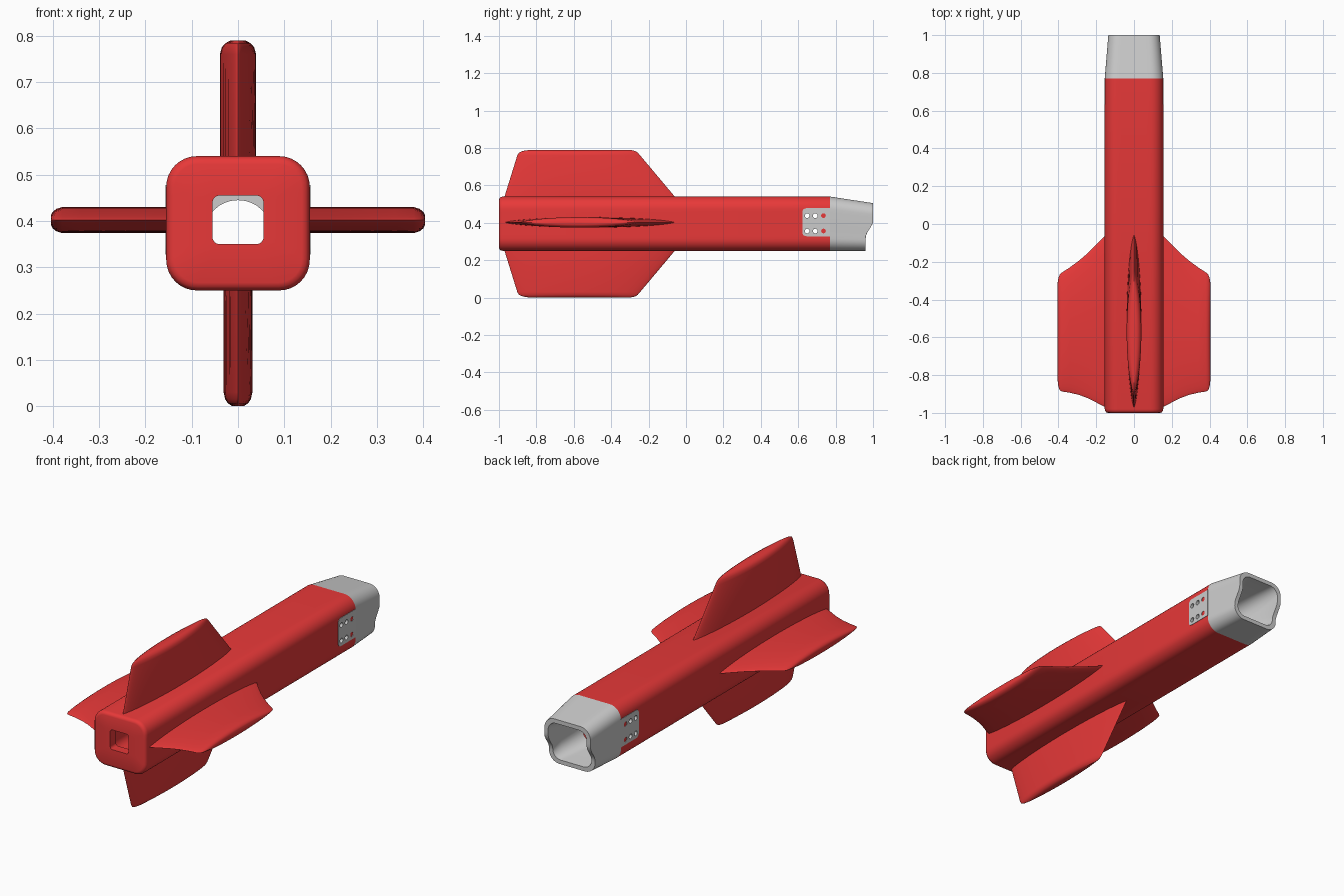
import bpy, bmesh, math
from mathutils import Vector, Matrix

if "Cube" in bpy.data.objects:
    bpy.data.objects.remove(bpy.data.objects["Cube"])

RED = bpy.data.materials.new("red_paint")
RED.diffuse_color = (0.80, 0.04, 0.04, 1)
RED.use_nodes = True
RED.node_tree.nodes["Principled BSDF"].inputs["Base Color"].default_value = RED.diffuse_color


def finish(obj, angle=35):
    bpy.ops.object.select_all(action='DESELECT')
    obj.select_set(True)
    bpy.context.view_layer.objects.active = obj
    bpy.ops.object.shade_smooth_by_angle(angle=math.radians(angle))


def new_object(name, bm, mat=None):
    bmesh.ops.recalc_face_normals(bm, faces=bm.faces)
    me = bpy.data.meshes.new(name)
    bm.to_mesh(me)
    bm.free()
    obj = bpy.data.objects.new(name, me)
    bpy.context.collection.objects.link(obj)
    if mat:
        me.materials.append(mat)
    return obj


def loft(name, rings, mat=None, closed=False):
    """Skin rings of equal length; closed joins last to first, otherwise caps."""
    bm = bmesh.new()
    vs = [[bm.verts.new(p) for p in r] for r in rings]
    pairs = list(zip(vs, vs[1:])) + ([(vs[-1], vs[0])] if closed else [])
    n = len(rings[0])
    for a, b in pairs:
        for i in range(n):
            j = (i + 1) % n
            bm.faces.new((a[i], a[j], b[j], b[i]))
    if not closed:
        bm.faces.new(vs[0])
        bm.faces.new(vs[-1])
    return new_object(name, bm, mat)


def rrect(y, w, z0, z1, r, arc=8, side=8):
    """Rounded rectangle around the y axis; y may be a function of z."""
    corners = [(w - r, z1 - r), (r - w, z1 - r), (r - w, z0 + r), (w - r, z0 + r)]
    pts = []
    for k, (cx, cz) in enumerate(corners):
        for i in range(arc + 1):
            a = math.pi / 2 * (k + i / arc)
            pts.append((cx + r * math.cos(a), cz + r * math.sin(a)))
        nx, nz = corners[(k + 1) % 4]
        a = math.pi / 2 * (k + 1)
        px, pz = pts[-1]
        qx, qz = nx + r * math.cos(a), nz + r * math.sin(a)
        for i in range(1, side):
            t = i / side
            pts.append((px + (qx - px) * t, pz + (qz - pz) * t))
    return [Vector((x, y(z) if callable(y) else y, z)) for x, z in pts]


def box(bm, x0, x1, y0, y1, z0, z1):
    m = Matrix.Translation(((x0 + x1) / 2, (y0 + y1) / 2, (z0 + z1) / 2))
    m = m @ Matrix.Diagonal((x1 - x0, y1 - y0, z1 - z0, 1))
    bmesh.ops.create_cube(bm, size=1, matrix=m)


def subtract(obj, cutter):
    cutter.hide_render = True
    mod = obj.modifiers.new("cut", 'BOOLEAN')
    mod.operation = 'DIFFERENCE'
    mod.solver = 'EXACT'
    mod.object = cutter
    bpy.context.view_layer.objects.active = obj
    bpy.ops.object.modifier_apply(modifier=mod.name)
    bpy.data.objects.remove(cutter)


# Hollow body with a square opening in the end wall
body = loft("body", [
    rrect(0.77, 0.155, 0.25, 0.54, 0.066),
    rrect(-0.98, 0.155, 0.25, 0.54, 0.066),
    rrect(-0.990, 0.1525, 0.2525, 0.5375, 0.064),
    rrect(-0.997, 0.147, 0.258, 0.532, 0.059),
    rrect(-1.0, 0.138, 0.267, 0.523, 0.052),
    rrect(-1.0, 0.055, 0.35, 0.455, 0.015),
    rrect(-0.95, 0.055, 0.35, 0.455, 0.015),
    rrect(-0.95, 0.13, 0.275, 0.515, 0.045),
    rrect(0.77, 0.13, 0.275, 0.515, 0.045)], RED, closed=True)
bm = bmesh.new()
box(bm, -0.3, 0.3, 0.632, 0.712, 0.335, 0.46)
subtract(body, new_object("window_cutter", bm))
finish(body)


# Grey funnel with a stepped lip
def lip(z):
    t = min(1, max(0, (z - 0.32) / 0.09))
    return 0.96 + 0.04 * t * t * (3 - 2 * t)


funnel = loft("intake_funnel", [
    rrect(0.77, 0.155, 0.25, 0.54, 0.066),
    rrect(lip, 0.136, 0.25, 0.505, 0.06),
    rrect(lip, 0.114, 0.272, 0.483, 0.046),
    rrect(0.90, 0.108, 0.280, 0.475, 0.06),
    rrect(0.77, 0.073, 0.299, 0.445, 0.0725)], closed=True)
finish(funnel)

# Perforated side tabs
for sx, label in ((1, "right"), (-1, "left")):
    def outline(x):
        pts = [(0.771, 0.328), (0.771, 0.478)]
        for cz, a0 in ((0.457, 90), (0.349, 180)):
            pts += [(0.643 + 0.021 * math.cos(math.radians(a0 + 15 * i)),
                     cz + 0.021 * math.sin(math.radians(a0 + 15 * i))) for i in range(7)]
        return [Vector((sx * x, y, z)) for y, z in pts]
    tab = loft(label + "_tab", [outline(0.14), outline(0.157)])
    bm = bmesh.new()
    for y in (0.648, 0.691, 0.735):
        for z in (0.356, 0.438):
            m = Matrix.Translation((sx * 0.15, y, z)) @ Matrix.Rotation(math.pi / 2, 4, 'Y')
            bmesh.ops.create_cone(bm, cap_ends=True, segments=20, radius1=0.0125,
                                  radius2=0.0125, depth=0.1, matrix=m)
    subtract(tab, new_object("hole_cutter", bm))
    finish(tab)


# Fins: lens-shaped sections (span, rear y, front y, thickness factor)
def fin(name, stations, half, place, n=28):
    rings = []
    for span, y0, y1, k in stations:
        ring = []
        for i in range(2 * n):
            a = math.pi * i / n
            s = (1 - math.cos(a)) / 2
            t = half * k * math.copysign(abs(math.sin(a)) ** 1.4, math.sin(a))
            ring.append(Vector(place(span, y0 + (y1 - y0) * s, t)))
        rings.append(ring)
    finish(loft(name, rings, RED), 40)


def straight(root, tip):
    d = 1 if tip > root else -1
    return [(root - d * 0.012, -0.974, -0.05, 1), (tip - d * 0.03, -0.902, -0.245, 1),
            (tip - d * 0.015, -0.893, -0.258, 0.9), (tip - d * 0.006, -0.872, -0.272, 0.7),
            (tip, -0.835, -0.30, 0.4)]


fin("top_fin", straight(0.54, 0.79), 0.039, lambda s, y, t: (t, y, s))
fin("bottom_fin", straight(0.25, 0.0), 0.031, lambda s, y, t: (t, y, s))
side = [(0.14, -0.975, -0.047, 1), (0.19, -0.950, -0.100, 1), (0.24, -0.924, -0.150, 1),
        (0.29, -0.905, -0.193, 1), (0.34, -0.893, -0.230, 1), (0.38, -0.887, -0.256, 1),
        (0.392, -0.882, -0.266, 0.87), (0.400, -0.862, -0.285, 0.65), (0.404, -0.83, -0.31, 0.38)]
for sx, label in ((1, "right"), (-1, "left")):
    fin(label + "_fin", side, 0.028, lambda s, y, t: (sx * s, y, 0.402 + t))
